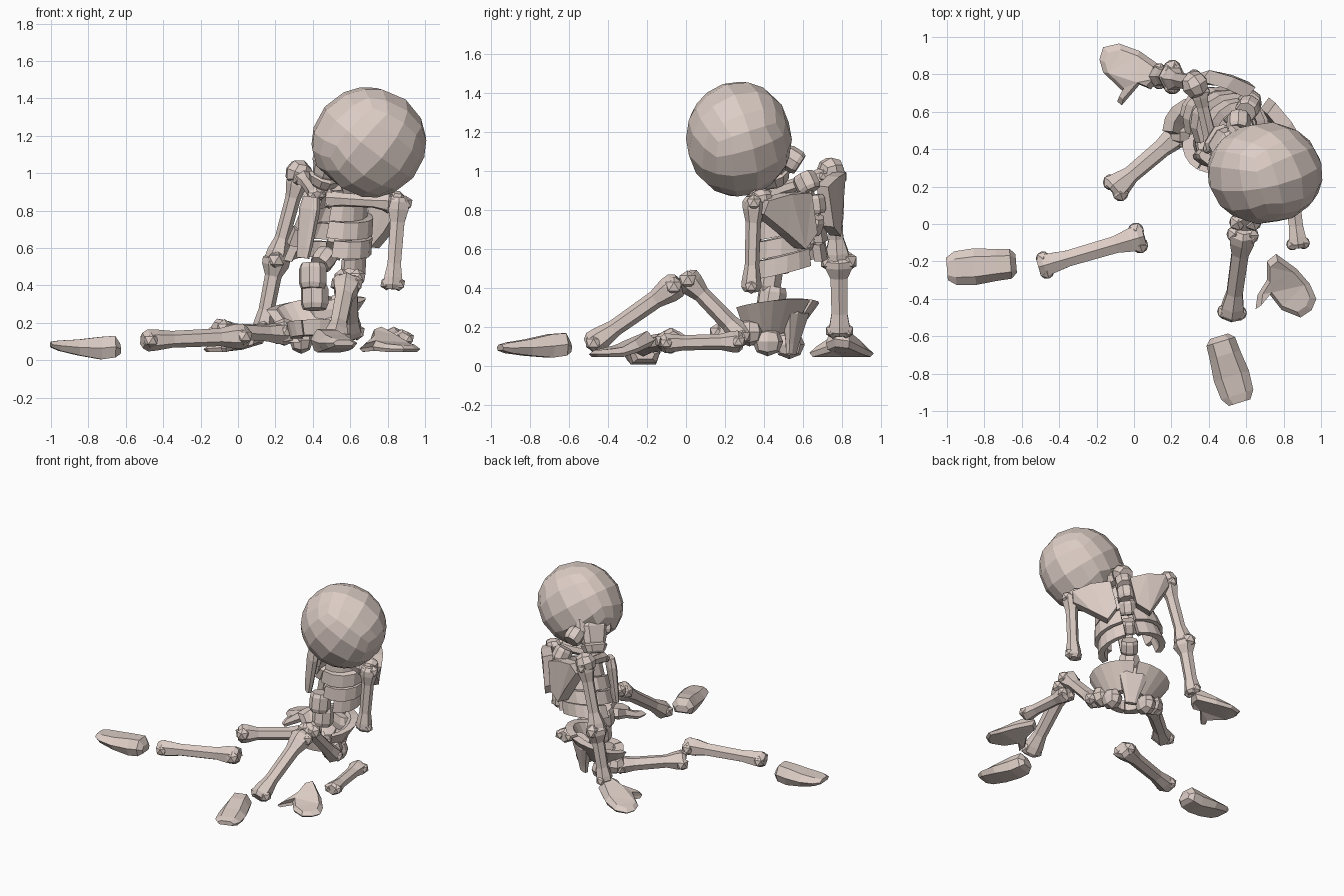
import bpy, bmesh
from math import sin, cos, pi, radians
from mathutils import Vector, Matrix, Euler

if "Cube" in bpy.data.objects:
    bpy.data.objects.remove(bpy.data.objects["Cube"])

V = Vector
bone_mat = bpy.data.materials.new("bone")
bone_mat.diffuse_color = (.72, .61, .56, 1)
bone_mat.use_nodes = True
bone_mat.node_tree.nodes["Principled BSDF"].inputs["Base Color"].default_value = bone_mat.diffuse_color


def finish(name, bm):
    bmesh.ops.triangulate(bm, faces=[f for f in bm.faces if len(f.verts) > 4])
    bmesh.ops.recalc_face_normals(bm, faces=bm.faces)
    me = bpy.data.meshes.new(name)
    bm.to_mesh(me)
    bm.free()
    me.materials.append(bone_mat)
    ob = bpy.data.objects.new(name, me)
    bpy.context.collection.objects.link(ob)
    return ob


def add_loft(bm, rings, M=Matrix()):
    rows = [[bm.verts.new(M @ V(p)) for p in r] for r in rings]
    n = len(rows[0])
    for a, b in zip(rows, rows[1:]):
        for i in range(n):
            bm.faces.new((a[i], a[(i + 1) % n], b[(i + 1) % n], b[i]))
    bm.faces.new(rows[0])
    bm.faces.new(rows[-1])


def loft(name, rings, M=Matrix()):
    bm = bmesh.new()
    add_loft(bm, rings, M)
    return finish(name, bm)


def tube_rings(p0, p1, profile, side, flat=1.0, n=6):
    ax = (p1 - p0).normalized()
    s = (side - ax * side.dot(ax)).normalized()
    t = ax.cross(s)
    return [[p0.lerp(p1, k) + r * (cos(2 * pi * (i + .5) / n) * s + flat * sin(2 * pi * (i + .5) / n) * t)
             for i in range(n)] for k, r in profile], s


def bone(name, p0, p1, r=.046, e0=.066, e1=.066, side=(1, 0, 0)):
    """Long bone: faceted waisted shaft with a pair of knuckles at each end."""
    p0, p1 = V(p0), V(p1)
    prof = [(0, e0 * .7), (.05, e0), (.13, e0 * .98), (.27, r), (.72, r * .94), (.87, e1 * .95), (.95, e1), (1, e1 * .7)]
    rings, s = tube_rings(p0, p1, prof, V(side), .9)
    bm = bmesh.new()
    add_loft(bm, rings)
    for k, e in ((.06, e0), (.94, e1)):
        for sg in (-1, 1):
            bmesh.ops.create_icosphere(bm, subdivisions=1, radius=e * .66,
                                       matrix=Matrix.Translation(p0.lerp(p1, k) + s * sg * e * .55))
    return finish(name, bm)


def ball(name, c, size, rot=(0, 0, 0), cuts=3, cut_dir=None, cut=1.0):
    """Faceted ellipsoid from a subdivided cube, optionally flattened on one side."""
    bm = bmesh.new()
    bmesh.ops.create_cube(bm, size=2)
    bmesh.ops.subdivide_edges(bm, edges=bm.edges[:], cuts=cuts, use_grid_fill=True)
    R = Euler([radians(a) for a in rot]).to_matrix()
    for v in bm.verts:
        q = R @ v.co.normalized()
        if cut_dir:
            d = V(cut_dir).normalized()
            q -= d * max(0, q.dot(d) - cut)
        v.co = V(c) + V(q[i] * size[i] for i in range(3))
    return finish(name, bm)


def band(name, M, side, t0, t1, lo, hi, thick, slope=0, n=6):
    """Curved strap around a vertical axis; angle 0 is the back. lo/hi = (a, b, z)."""
    rings = []
    for i in range(n + 1):
        t = t0 + (t1 - t0) * i / n
        d = slope * (1 - cos(t)) / 2
        rings.append([(side * (a - o) * sin(t), (b - o) * cos(t), z - d)
                      for (a, b, z), o in ((lo, 0), (hi, 0), (hi, thick), (lo, thick))])
    return loft(name, rings, M)


def frame(c, right, up):
    x = V(right).normalized()
    y = V(up).cross(x).normalized()
    M = Matrix((x, y, x.cross(y))).transposed().to_4x4()
    M.translation = V(c)
    return M


def box(name, c, s, M=Matrix(), taper=1.0):
    x, y, z = (k / 2 for k in s)
    ring = lambda h, k: [(c[0] + i * x * k, c[1] + j * y * k, c[2] + h) for i, j in
                         ((-1, -.5), (-.6, -1), (.6, -1), (1, -.5), (1, .5), (.6, 1), (-.6, 1), (-1, .5))]
    return loft(name, [ring(-z, .8 * taper), ring(-z * .6, taper), ring(z * .6, 1), ring(z, .8)], M)


# head: faceted cranium, flattened where the face is tucked down and back
ball("cranium", (.70, .272, 1.165), (.31, .275, .298), (20, 35, 25), 3, (-.55, .5, -.65), .82)
H = frame((.49, .42, 1.05), (.5, .8, .1), (.45, -.2, 1))
box("face", (0, 0, 0), (.2, .15, .18), H, .8)
box("jaw", (0, 0, -.1), (.17, .15, .07), H, .8)
for s in (-1, 1):
    box("cheekbone", (s * .09, .0, .06), (.08, .1, .12), H)

# ribcage
T = frame((.515, .515, .72), (.77, -.6, -.22), (.04, .08, 1))
ribs = [(.15, .16, .15, 2.7), (.21, .185, .06, 2.7), (.235, .19, -.04, 2.5), (.23, .18, -.14, 2.1)]
for a, b, z, end in ribs:
    for s in (-1, 1):
        band("rib", T, s, .2, end, (a + .01, b + .005, z - .045), (a - .01, b, z + .045), .045, .08)
B = frame((.37, .35, .71), (.77, -.6, -.1), (.02, .1, 1))
box("breastbone", (0, 0, 0), (.12, .06, .33), B, .75)

# shoulder blades, shoulder caps and collarbones
blade = [(.07, .2, .21), (.2, .17, .23), (.33, .12, .22), (.34, .09, .15), (.24, .16, .03), (.15, .2, -.07), (.07, .22, 0)]
for s in (-1, 1):
    loft("shoulder_blade", [[(s * x, y + o, z) for x, y, z in blade] for o in (-.04, .035)], T)
    bone("collarbone", T @ V((s * .03, -.17, .14)), T @ V((s * .31, .04, .2)), .038, .045, .05)
ball("shoulder_cap", (.325, .745, 1.0), (.075, .075, .075), (10, 20, 30), 1)
ball("shoulder_cap", (.84, .39, .86), (.06, .06, .05), (10, 20, 30), 1)

# spine
spine = [V(p) for p in ((.41, .44, .34), (.40, .42, .45), (.46, .5, .54), (.54, .59, .63), (.6, .645, .73),
                        (.62, .655, .83), (.61, .62, .94), (.56, .545, 1.06), (.6, .45, 1.05))]
for i, p in enumerate(spine):
    d = (spine[min(i + 1, 8)] - spine[max(i - 1, 0)]).normalized()
    h, r = (.068, .075) if i < 2 else (.048, .064)
    if i < 2:
        d = V((0, .15, 1)).normalized()
    rings, _ = tube_rings(p - d * h, p + d * h, [(0, r * .85), (.2, r), (.8, r), (1, r * .85)], V((.8, -.6, 0)), n=8)
    loft("vertebra", rings)

# pelvis
P = frame((.42, .44, .2), (.88, -.46, .06), (.08, .06, 1))
for s in (-1, 1):
    band("hip_wing", P, s, .05, 1.95, (.15, .12, -.02), (.28, .215, .16), .055, .12)
    band("pubic_arch", P, s, 1.3, 3.12, (.14, .15, -.08), (.16, .17, .0), .06, .0)
    ball("seat_bone", P @ V((s * .12, .05, -.08)), (.065, .08, .075), cuts=1)
    ball("hip_socket", P @ V((s * .18, -.03, -.04)), (.075, .075, .075), cuts=1)
box("sacrum", (0, .13, .0), (.2, .09, .26), P, .5)

# legs
bone("straight_thigh", (.25, .49, .14), (-.12, .175, .16), .052, .066, .074, (.6, -.7, .3))
bone("straight_shin", (.055, -.065, .13), (-.51, -.23, .105), .053, .074, .066, (.3, -1, 0))
bone("bent_thigh", (.6, .31, .13), (.595, -.01, .46), .052, .068, .076)
bone("bent_shin", (.585, -.03, .43), (.52, -.5, .1), .052, .076, .07)


def foot(name, heel, toe, lift):
    heel, toe = V(heel), V(toe)
    ax = (toe - heel).normalized()
    s = V((-ax.y, ax.x, 0))
    rings = []
    for t, w, lo, hi in ((0, .05, .05, .1), (.08, .08, .03, .145), (.28, .085, .02, .14), (.6, .098, .02, .105),
                         (.88, .09, .025, .08), (1, .06, .035, .065)):
        p = heel.lerp(toe, t) + V((0, 0, lift * max(0, t - .3)))
        m = (lo + hi) / 2
        rings.append([p + s * w * k + V((0, 0, z)) for k, z in
                      ((-.75, lo), (.75, lo), (1, m), (.55, hi), (-.55, hi), (-1, m))])
    loft(name, rings)


foot("straight_foot", (-.63, -.21, -.015), (-1.0, -.24, -.015), .07)
foot("bent_foot", (.455, -.6, .022), (.565, -.955, .022), .03)

# arms
bone("slack_upper_arm", (.862, .35, .87), (.825, .335, .38), .044, .064, .058)
bone("slack_forearm", (.83, .29, .125), (.88, -.13, .115), .046, .062, .056)
bone("prop_upper_arm", (.33, .75, 1.0), (.2, .78, .52), .046, .066, .07, (0, 1, 0))
bone("prop_forearm", (.21, .785, .56), (.13, .79, .155), .05, .082, .062, (0, 1, 0))


# mitten hands: outline sloping down from wrist to fingertips
def hand(name, outline, wrist, rise):
    w = V(wrist)
    c = sum((V(p) for p in outline), V((0, 0))) / len(outline)
    far = max((V(p) - w).length for p in outline)
    rings = []
    for k, h in ((.9, 0), (1, .4), (.8, 1)):
        ring = []
        for p in outline:
            d = (V(p) - w).length / far
            q = c + (V(p) - c) * k
            lo = .045 + .06 * max(0, 1 - 1.6 * d)
            ring.append((q.x, q.y, lo + h * (.035 + rise * (1 - d))))
        rings.append(ring)
    loft(name, rings)


hand("slack_hand", [(.76, -.16), (.87, -.24), (.94, -.32), (.975, -.4), (.95, -.46), (.89, -.5), (.79, -.46), (.72, -.37),
                    (.65, -.455), (.66, -.38), (.71, -.3), (.71, -.2)], (.75, -.17), .045)
hand("prop_hand", [(.15, .84), (.03, .925), (-.08, .965), (-.165, .945), (-.185, .88), (-.165, .81), (-.06, .71),
                   (-.09, .655), (-.065, .635), (.03, .745), (.09, .72), (.13, .765)], (.13, .79), .07)
